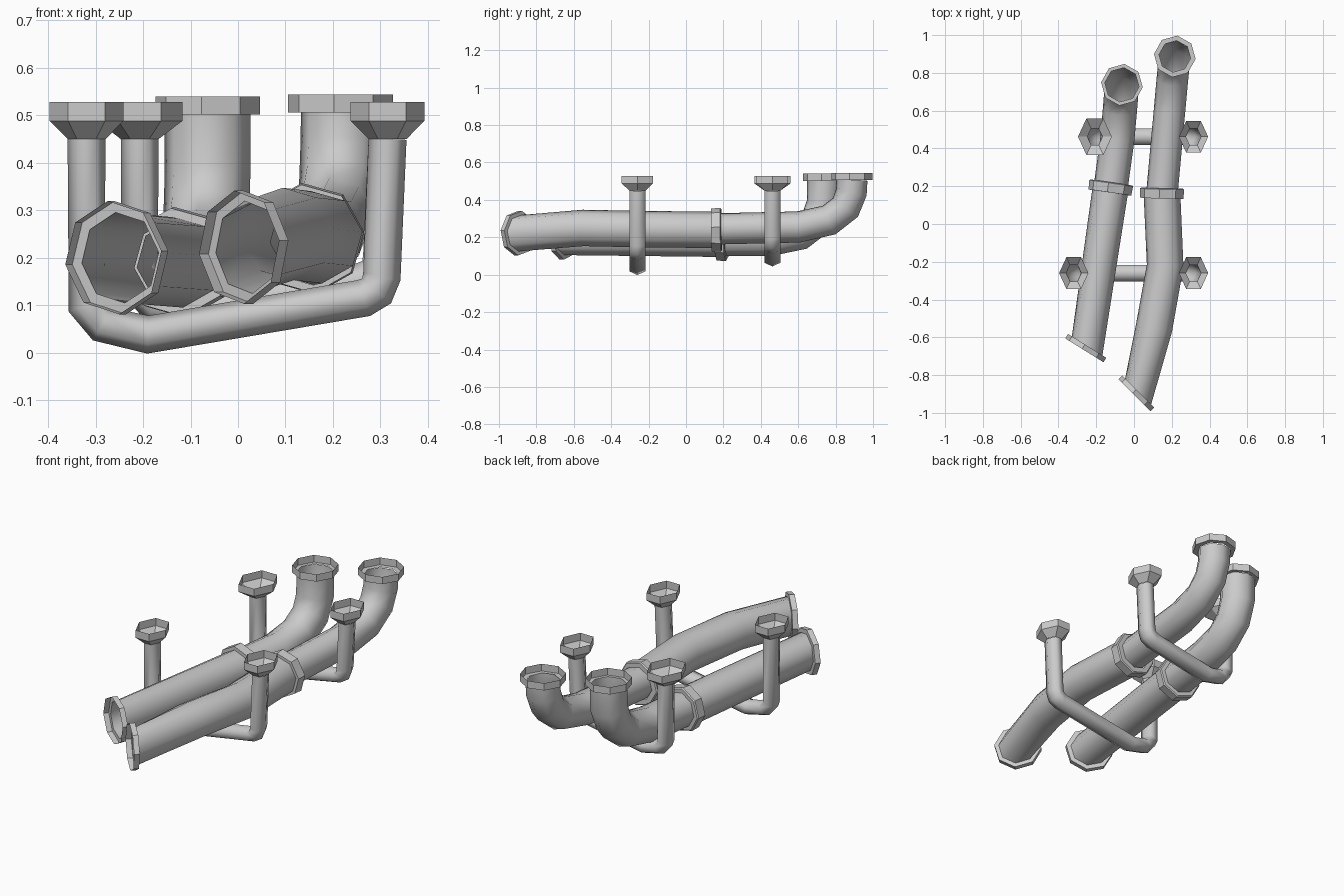
import bpy
from math import cos, sin, pi, radians
from mathutils import Vector as V

if "Cube" in bpy.data.objects:
    bpy.data.objects.remove(bpy.data.objects["Cube"])


def sweep(name, pts, radii, dirs=None, ref=(1, 0, 0), n=8, phase=-0.12, squash=1.0, smooth=True):
    """Open-ended tube: one n-sided ring per path point."""
    pts, ref = [V(p) for p in pts], V(ref)
    if dirs is None:
        seg = [(b - a).normalized() for a, b in zip(pts, pts[1:])]
        dirs = [seg[0]] + [(a + b).normalized() for a, b in zip(seg, seg[1:])] + [seg[-1]]
    verts, faces = [], []
    for p, r, d in zip(pts, radii, dirs):
        d = V(d).normalized()
        s = (ref - d * ref.dot(d)).normalized()
        t = d.cross(s)
        for k in range(n):
            a = phase + 2 * pi * k / n
            verts.append(p + r * (s * cos(a) + t * (sin(a) * squash)))
    for i in range(len(pts) - 1):
        for k in range(n):
            j = (k + 1) % n
            faces.append((i * n + k, i * n + j, (i + 1) * n + j, (i + 1) * n + k))
    me = bpy.data.meshes.new(name)
    me.from_pydata(verts, [], faces)
    me.polygons.foreach_set("use_smooth", [smooth] * len(faces))
    ob = bpy.data.objects.new(name, me)
    bpy.context.collection.objects.link(ob)
    return ob


def band(name, center, d, offsets, radii, **kw):
    """Stepped ring along direction d."""
    d = V(d).normalized()
    sweep(name, [V(center) + d * o for o in offsets], radii, [d] * len(radii), smooth=False, **kw)


def main_pipe(side, front, rear, front_dir, collar, r_front, r_rear):
    # tube, split at the collar
    fd = V(front_dir).normalized()
    join = (V(rear[1]) - V(front[-2])).normalized()
    sf = [(b - a).normalized() for a, b in zip(map(V, front), map(V, front[1:]))]
    fdirs = [fd] + [(a + b).normalized() for a, b in zip(sf, sf[1:])] + [join]
    sweep(side + "_front_pipe", front, [r_front] * len(front), fdirs)
    sweep(side + "_rear_pipe", rear, [r_rear] * len(rear))
    # flanges at both ends and the collar over the joint
    band(side + "_front_flange", front[0], fd, (-0.028, 0, 0), (0.12, 0.12, r_front))
    band(side + "_rear_flange", rear[-1], (0, 0, 1), (0, 0, 0.038), (r_rear, 0.111, 0.111))
    band(side + "_collar", collar, join, (-0.027, -0.027, 0.022, 0.027, 0.027),
         (r_front, 0.115, 0.118, 0.112, r_rear))


main_pipe("left",
          [(-0.248, -0.645, 0.2), (-0.124, 0.19, 0.19)],
          [(-0.124, 0.19, 0.19), (-0.088, 0.45, 0.19), (-0.074, 0.61, 0.222), (-0.067, 0.7, 0.29),
           (-0.064, 0.735, 0.38), (-0.064, 0.737, 0.502)],
          (0.53, 0.85, 0), (-0.124, 0.193, 0.19), 0.096, 0.091)
main_pipe("right",
          [(0.022, -0.887, 0.222), (0.106, -0.55, 0.25), (0.165, -0.22, 0.243), (0.148, 0.163, 0.24)],
          [(0.148, 0.163, 0.245), (0.188, 0.6, 0.255), (0.203, 0.765, 0.292), (0.212, 0.853, 0.36),
           (0.215, 0.884, 0.44), (0.216, 0.887, 0.506)],
          (0.7, 0.7, 0), (0.148, 0.163, 0.24), 0.098, 0.084)


def hanger(side, y, path, rims):
    # hexagonal U-shaped pipe with a flared cup on each leg
    hexa = dict(ref=(0, 1, 0), n=6, phase=radians(30), squash=0.8)
    sweep(side + "_cross_pipe", [(x, y, z) for x, z in path], [0.05] * len(path), **hexa)
    for leg, (x, z), r in zip(("left", "right"), (path[0], path[-1]), rims):
        band(f"{side}_{leg}_cup", (x, y, z), (0, 0, 1), (0, 0.038, 0.078), (0.05, r, r), **hexa)


hanger("front", -0.26,
       [(-0.319, 0.45), (-0.319, 0.1), (-0.285, 0.06), (-0.19, 0.038), (0.265, 0.115),
        (0.292, 0.13), (0.303, 0.16), (0.315, 0.45)], (0.097, 0.097))
hanger("rear", 0.462,
       [(-0.207, 0.45), (-0.207, 0.14), (-0.175, 0.102), (-0.09, 0.084), (0.262, 0.15),
        (0.293, 0.168), (0.303, 0.2), (0.315, 0.45)], (0.112, 0.097))
